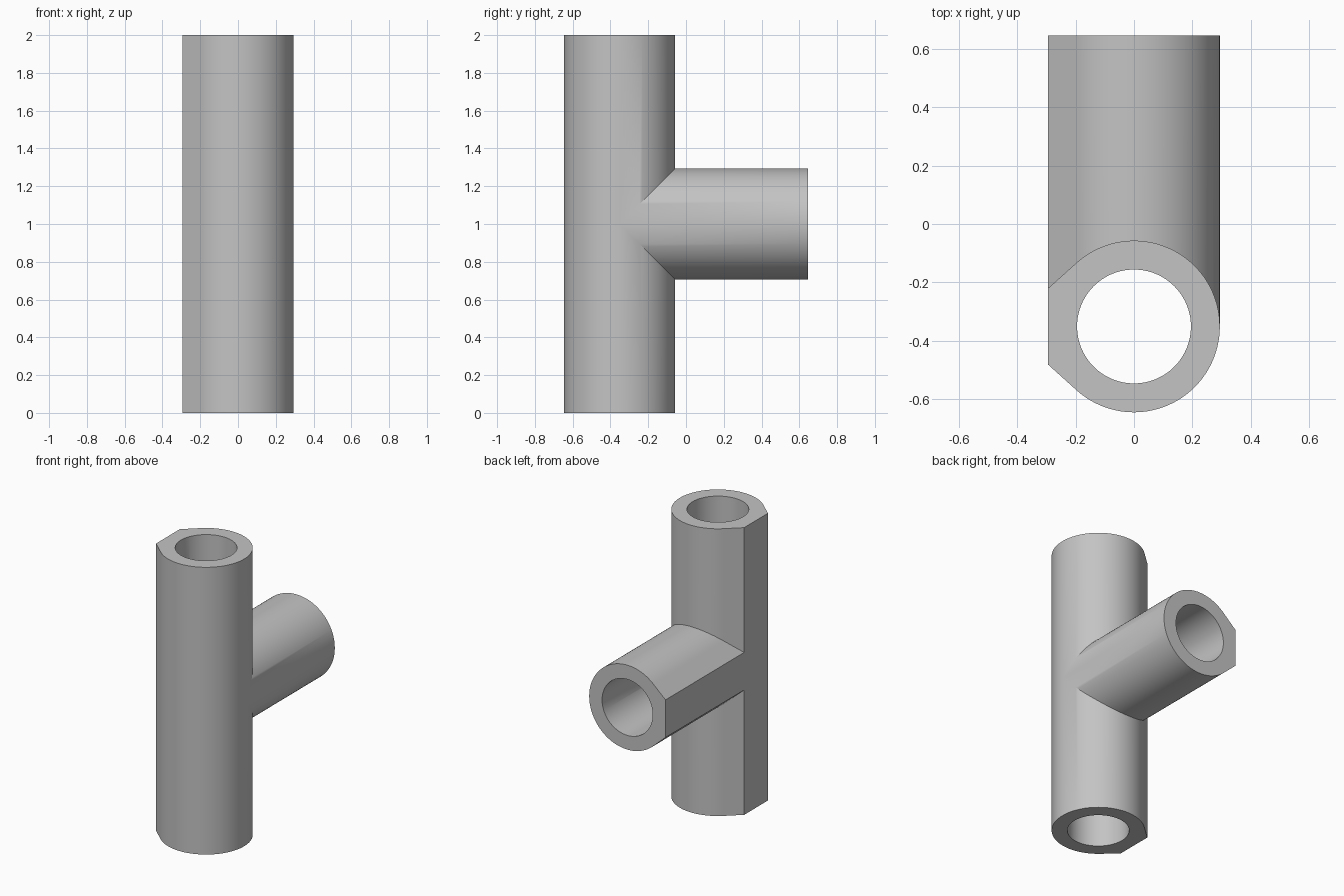
import bpy
import bmesh
import math

cube = bpy.data.objects.get("Cube")
if cube:
    bpy.data.objects.remove(cube, do_unlink=True)

OUTER, BORE = 0.294, 0.195
HALF_HEIGHT = 1.0          # upright pipe, measured from the branch axis
AXIS_Y = -0.351            # upright pipe axis
REACH = 0.996              # branch length from the upright axis
SEGMENTS = 120
FLAT = math.radians(24)    # half angle of the flat on the -x side


def outer_radius(angle):
    """Round pipe with a flat and two tangent chamfers on the -x side."""
    d = abs(angle - math.pi)
    if d < FLAT:
        return OUTER / math.cos(d)
    if d < 2 * FLAT:
        return OUTER / math.cos(2 * FLAT - d)
    return OUTER


def profile(radius):
    points = []
    for i in range(SEGMENTS):
        a = 2 * math.pi * i / SEGMENTS
        s = 0.0 if i % (SEGMENTS // 2) == 0 else radius(a) * math.sin(a)
        points.append((radius(a) * math.cos(a), s))
    return points


def upright(p, z):
    return (p[0], AXIS_Y + p[1], HALF_HEIGHT + z)


def branch(p, y):
    return (p[0], AXIS_Y + y, HALF_HEIGHT + p[1])


bm = bmesh.new()


def quad(*corners):
    unique = list(dict.fromkeys(corners))
    if len(unique) > 2:
        bm.faces.new([bm.verts.new(c) for c in unique])


def neighbours(points):
    return zip(points, points[1:] + points[:1])


outer = profile(outer_radius)
bore = profile(lambda a: BORE)

# Walls of both pipes, outside and inside, mitred where they meet
for shape in (outer, bore):
    for p, q in neighbours(shape):
        for side in (-1, 1):
            quad(upright(p, side * max(p[1], 0.0)), upright(q, side * max(q[1], 0.0)),
                 upright(q, side * HALF_HEIGHT), upright(p, side * HALF_HEIGHT))
        quad(branch(p, abs(p[1])), branch(q, abs(q[1])),
             branch(q, REACH), branch(p, REACH))

# Ring faces on the three open ends
for place, end in ((upright, -HALF_HEIGHT), (upright, HALF_HEIGHT), (branch, REACH)):
    for (p, q), (r, s) in zip(neighbours(outer), neighbours(bore)):
        quad(place(p, end), place(q, end), place(s, end), place(r, end))

bmesh.ops.remove_doubles(bm, verts=bm.verts, dist=0.00001)
bmesh.ops.recalc_face_normals(bm, faces=bm.faces)

mesh = bpy.data.meshes.new("tee_pipe")
bm.to_mesh(mesh)
bm.free()
pipe = bpy.data.objects.new("tee_pipe", mesh)
bpy.context.collection.objects.link(pipe)

# Plain grey material
colour = (0.55, 0.55, 0.55, 1.0)
grey = bpy.data.materials.new("plain_grey")
grey.use_nodes = True
grey.diffuse_color = colour
for node in grey.node_tree.nodes:
    if node.type == "BSDF_PRINCIPLED":
        node.inputs["Base Color"].default_value = colour
mesh.materials.append(grey)

# Smooth walls with crisp ends and joints
bpy.ops.object.select_all(action="DESELECT")
pipe.select_set(True)
bpy.context.view_layer.objects.active = pipe
bpy.ops.object.shade_smooth_by_angle(angle=math.radians(30))
